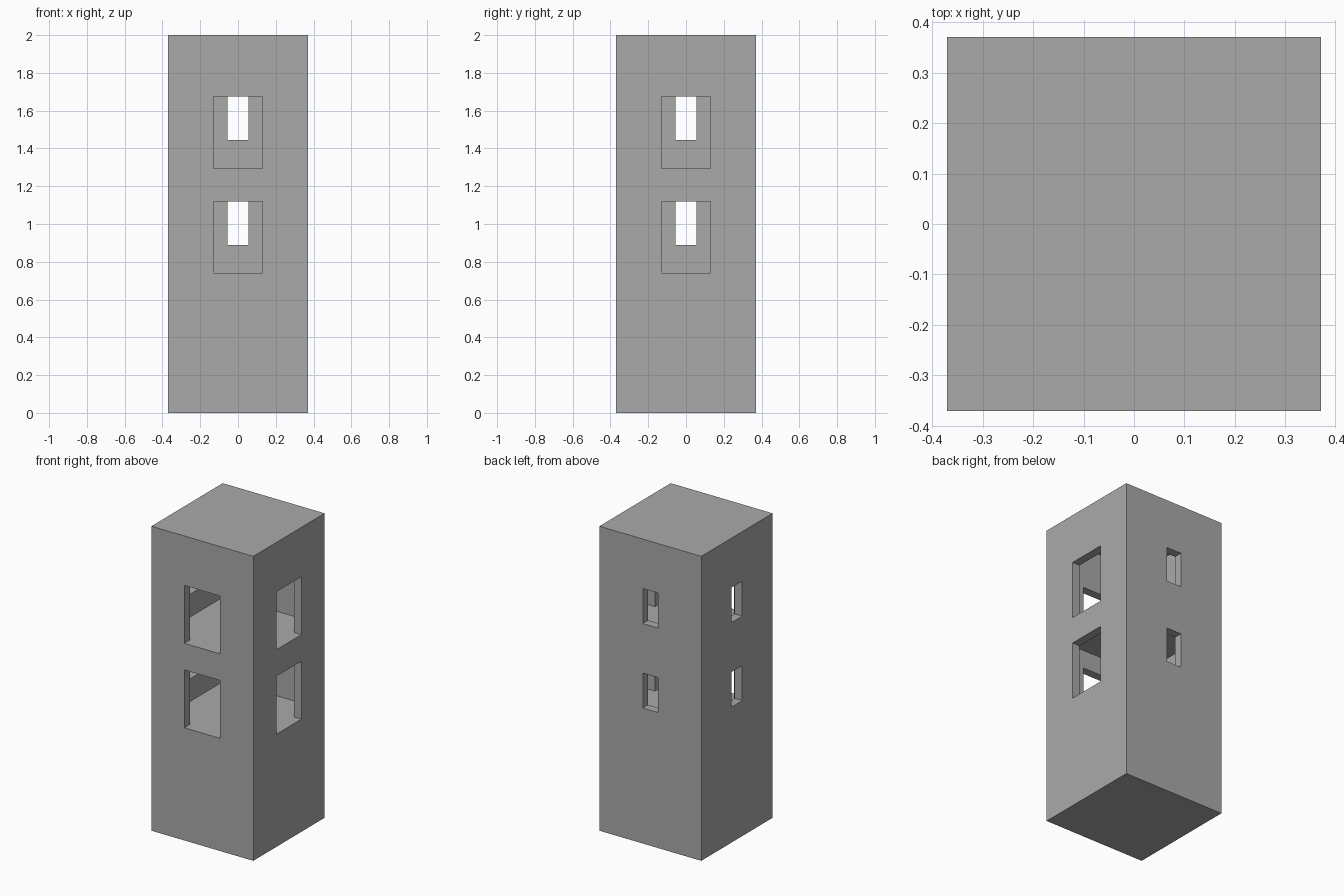
import bpy, bmesh

if "Cube" in bpy.data.objects:
    bpy.data.objects.remove(bpy.data.objects["Cube"])

W = 0.37          # half width of the tower
T = 0.055         # wall and slab thickness
I = W - T         # half width of the rooms
H = 2.0

grey = bpy.data.materials.new("plain grey")
grey.diffuse_color = (0.4, 0.4, 0.4, 1)
grey.use_nodes = True
grey.node_tree.nodes["Principled BSDF"].inputs["Base Color"].default_value = grey.diffuse_color


def box(name, x0, x1, y0, y1, z0, z1, cutter=False):
    bm = bmesh.new()
    bmesh.ops.create_cube(bm, size=1)
    for v in bm.verts:
        v.co.x = x1 if v.co.x > 0 else x0
        v.co.y = y1 if v.co.y > 0 else y0
        v.co.z = z1 if v.co.z > 0 else z0
    mesh = bpy.data.meshes.new(name)
    bm.to_mesh(mesh)
    bm.free()
    mesh.materials.append(grey)
    ob = bpy.data.objects.new(name, mesh)
    bpy.context.collection.objects.link(ob)
    ob.hide_render = cutter
    return ob


tower = box("tower", -W, W, -W, W, 0, H)
cutters = []

# Two rooms, each floor level with the large window sills
for sill, ceiling in ((0.74, 1.295 - T), (1.295, H - T)):
    cutters.append(box("room_cutter", -I, I, -I, I, sill, ceiling, True))
    top = sill + 0.38
    low = sill + 0.15
    # Large openings in front and right walls
    cutters.append(box("front_window_cutter", -0.13, 0.13, -W - 0.1, 0, sill, top, True))
    cutters.append(box("right_window_cutter", 0, W + 0.1, -0.13, 0.13, sill, top, True))
    # Narrow openings in back and left walls
    cutters.append(box("back_window_cutter", -0.055, 0.055, 0, W + 0.1, low, top, True))
    cutters.append(box("left_window_cutter", -W - 0.1, 0, -0.055, 0.055, low, top, True))

# Apply the cuts, then remove the cutters
for c in cutters:
    m = tower.modifiers.new("cut", 'BOOLEAN')
    m.operation = 'DIFFERENCE'
    m.solver = 'EXACT'
    m.object = c
bpy.context.view_layer.update()
result = bpy.data.meshes.new_from_object(
    tower.evaluated_get(bpy.context.evaluated_depsgraph_get()))
tower.modifiers.clear()
tower.data = result
for c in cutters:
    bpy.data.objects.remove(c)
